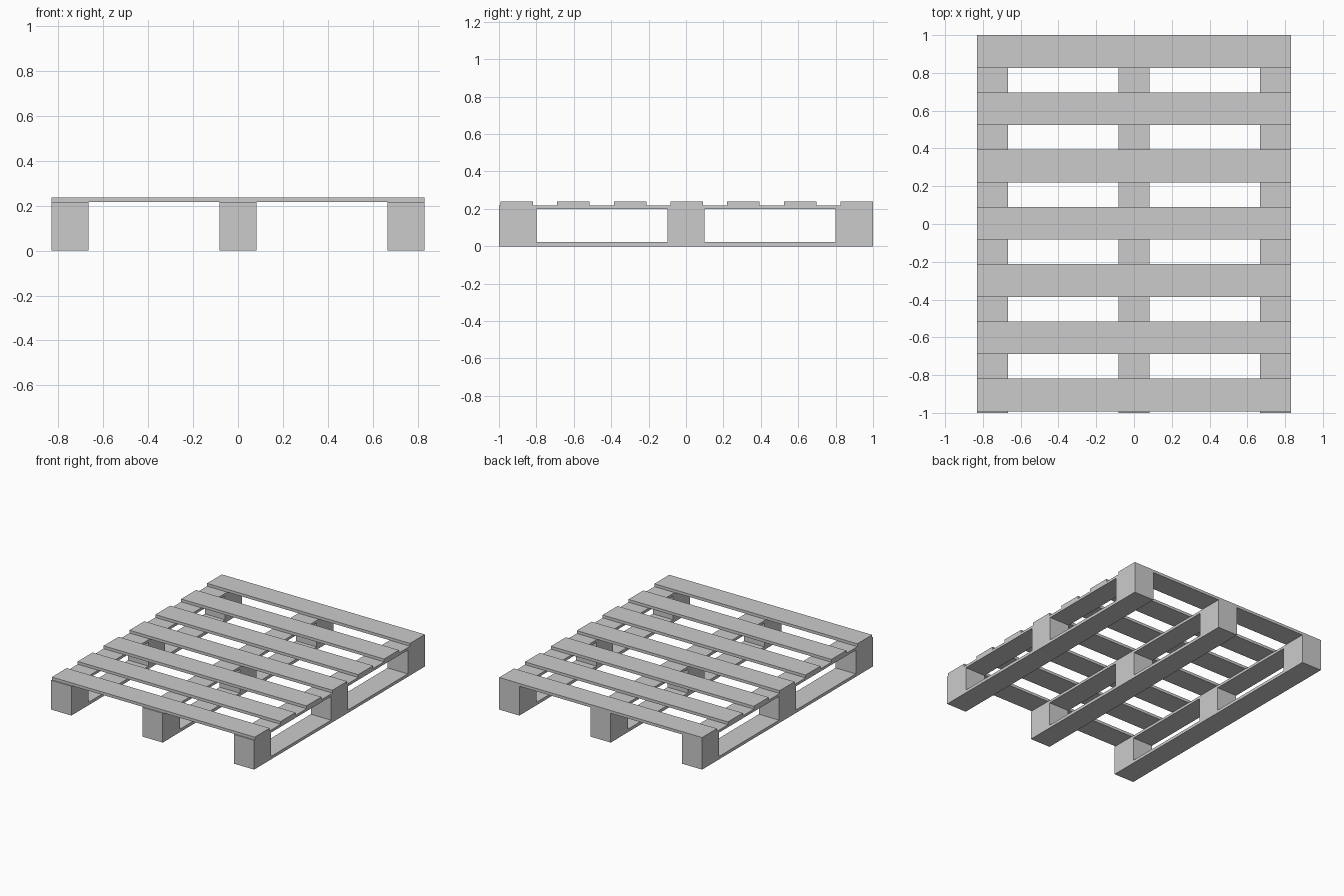
import bpy
import bmesh

if "Cube" in bpy.data.objects:
    bpy.data.objects.remove(bpy.data.objects["Cube"])

grey = bpy.data.materials.new("plain grey wood")
grey.diffuse_color = (0.6, 0.6, 0.6, 1)
grey.use_nodes = True
grey.node_tree.nodes["Principled BSDF"].inputs["Base Color"].default_value = grey.diffuse_color


def box(name, x, y, z):
    """Box object from (min, max) ranges on each axis."""
    bm = bmesh.new()
    bmesh.ops.create_cube(bm, size=1)
    for v in bm.verts:
        for i, (lo, hi) in enumerate((x, y, z)):
            v.co[i] = hi if v.co[i] > 0 else lo
    mesh = bpy.data.meshes.new(name)
    bm.to_mesh(mesh)
    bm.free()
    mesh.materials.append(grey)
    ob = bpy.data.objects.new(name, mesh)
    bpy.context.collection.objects.link(ob)
    return ob


W = 0.832          # half width of the pallet
BW = 0.166         # width of runners and blocks
Z_LOW, Z_BLOCK, Z_RUN, Z_TOP = 0.022, 0.198, 0.217, 0.238

# Three runner rows: bottom board, three blocks, upper board
for xc in (-W + BW / 2, 0, W - BW / 2):
    xr = (xc - BW / 2, xc + BW / 2)
    box("bottom_board", xr, (-1, 1), (0, Z_LOW))
    box("upper_runner", xr, (-1, 1), (Z_BLOCK, Z_RUN))
    for yr in ((-1, -0.8), (-0.098, 0.098), (0.8, 1)):
        box("spacer_block", xr, yr, (Z_LOW, Z_BLOCK))

# Seven deck slats across the top
for i in range(7):
    y1 = 1 - i * 0.303
    box("deck_slat", (-W, W), (y1 - 0.174, y1), (Z_RUN, Z_TOP))
